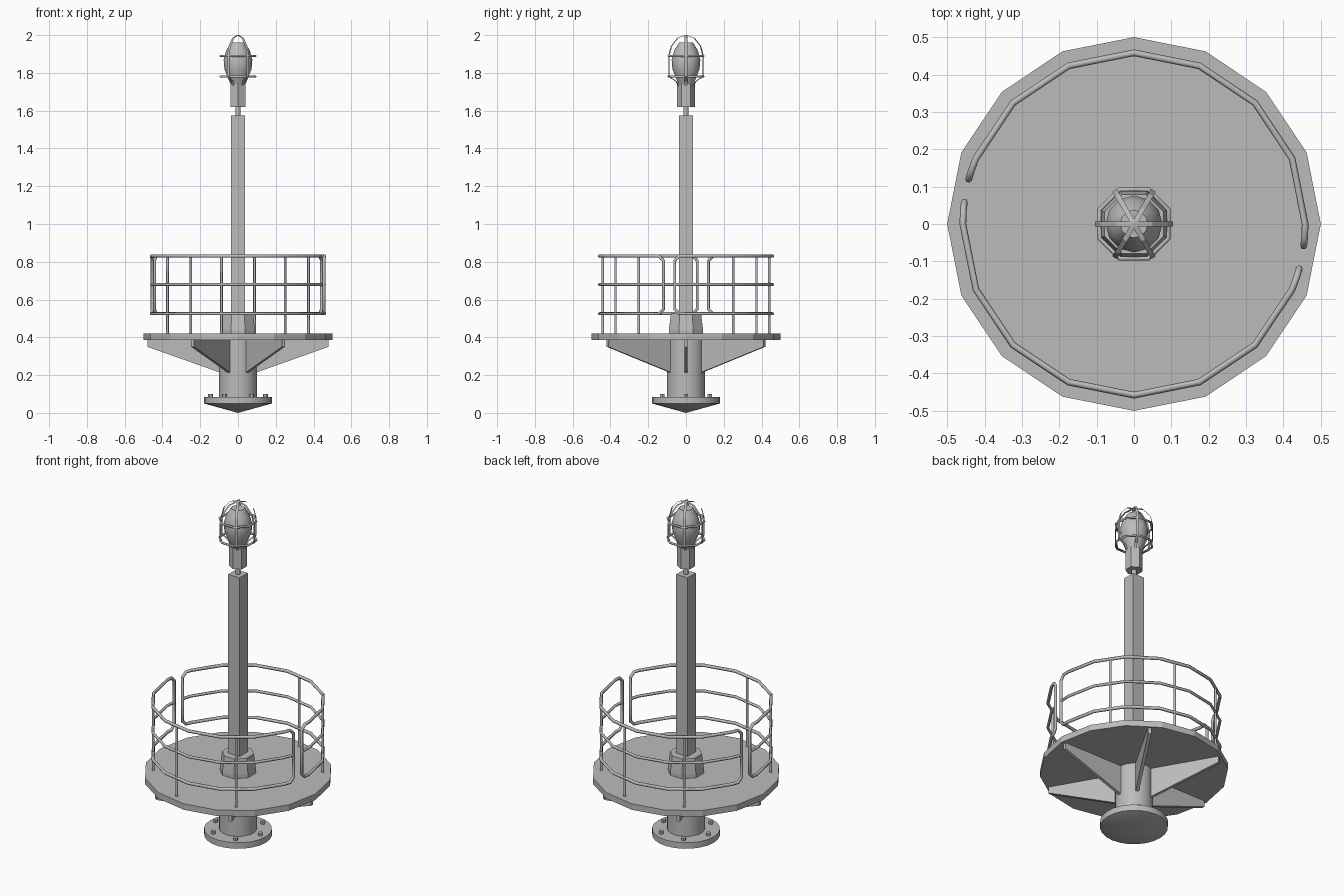
import bpy, bmesh, math
from math import sin, cos, radians, pi
from mathutils import Matrix

cube = bpy.data.objects.get("Cube")
if cube:
    bpy.data.objects.remove(cube, do_unlink=True)

grey = bpy.data.materials.new("plain grey")
grey.use_nodes = True
colour = (0.5, 0.5, 0.5, 1)
grey.diffuse_color = colour
grey.node_tree.nodes["Principled BSDF"].inputs["Base Color"].default_value = colour


def finish(name, bm, smooth=None):
    me = bpy.data.meshes.new(name)
    bmesh.ops.recalc_face_normals(bm, faces=bm.faces)
    bm.to_mesh(me)
    bm.free()
    ob = bpy.data.objects.new(name, me)
    bpy.context.collection.objects.link(ob)
    me.materials.append(grey)
    if smooth:
        bpy.ops.object.select_all(action="DESELECT")
        ob.select_set(True)
        bpy.context.view_layer.objects.active = ob
        bpy.ops.object.shade_smooth_by_angle(angle=radians(smooth))
    return ob


def lathe(name, profile, sides, turn=0, smooth=None):
    """Stack of rings from (radius, height) pairs, capped at both ends."""
    bm = bmesh.new()
    rings = []
    for r, z in profile:
        if r == 0:
            rings.append([bm.verts.new((0, 0, z))] * sides)
        else:
            rings.append([bm.verts.new((r * cos(turn + 2 * pi * i / sides),
                                        r * sin(turn + 2 * pi * i / sides), z))
                          for i in range(sides)])
    for a, b in zip(rings, rings[1:]):
        for i in range(sides):
            j = (i + 1) % sides
            bm.faces.new(list(dict.fromkeys((a[i], a[j], b[j], b[i]))))
    for ring in (rings[0], rings[-1]):
        if ring[0] != ring[1]:
            bm.faces.new(ring)
    return finish(name, bm, smooth)


def tube(name, points, radius, closed=False):
    cu = bpy.data.curves.new(name, "CURVE")
    cu.dimensions = "3D"
    cu.bevel_depth = radius
    cu.bevel_resolution = 1
    cu.use_fill_caps = True
    sp = cu.splines.new("POLY")
    sp.points.add(len(points) - 1)
    for p, co in zip(sp.points, points):
        p.co = (*co, 1)
    sp.use_cyclic_u = closed
    cu.materials.append(grey)
    ob = bpy.data.objects.new(name, cu)
    bpy.context.collection.objects.link(ob)


def polar(r, deg, z):
    return (r * cos(radians(deg)), r * sin(radians(deg)), z)


# Base flange with conical underside, and the column under the deck
lathe("base_flange", [(0, 0), (0.18, 0.05), (0.18, 0.085)], 24, smooth=35)
lathe("lower_column", [(0.1, 0.08), (0.1, 0.39)], 24, smooth=35)
for k in range(6):
    bolt = lathe(f"flange_bolt_{k}", [(0.013, 0.08), (0.013, 0.101)], 6)
    bolt.location = polar(0.145, 60 * k, 0)

# Round deck and the six brackets beneath it
lathe("deck", [(0.5, 0.385), (0.5, 0.42)], 16)
for k in range(6):
    bm = bmesh.new()
    outline = [(0.08, 0.39), (0.48, 0.39), (0.48, 0.35), (0.1, 0.215), (0.08, 0.215)]
    face = bm.faces.new([bm.verts.new((x, -0.009, z)) for x, z in outline])
    out = bmesh.ops.extrude_face_region(bm, geom=[face])
    bmesh.ops.translate(bm, vec=(0, 0.018, 0),
                        verts=[v for v in out["geom"] if isinstance(v, bmesh.types.BMVert)])
    bm.transform(Matrix.Rotation(radians(60 * k), 4, "Z"))
    finish(f"deck_bracket_{k}", bm)

# Collar, square mast and neck
lathe("mast_collar", [(0.098, 0.41), (0.098, 0.44), (0.086, 0.53)], 8, pi / 8)
lathe("mast", [(0.053, 0.41), (0.053, 1.575)], 4, pi / 4)
lathe("lamp_neck", [(0.014, 1.57), (0.014, 1.63)], 8, smooth=50)

# Lamp holder and glass
lathe("lamp_holder", [(0.047, 1.62), (0.047, 1.74)], 6, pi / 6)
lathe("lamp_globe", [(0.035, 1.73), (0.052, 1.77), (0.072, 1.82), (0.076, 1.87),
                     (0.062, 1.92), (0.037, 1.96)], 12, smooth=50)

# Lamp cage: two rings and six flat ribs meeting at the top
for k, z in enumerate((1.78, 1.89)):
    tube(f"cage_ring_{k}", [polar(0.1, 22.5 + 45 * i, z) for i in range(8)], 0.006, True)
rib = [(0, 2.0), (0.05, 1.985), (0.09, 1.94), (0.104, 1.89), (0.104, 1.78), (0.06, 1.755), (0.045, 1.73)]
for k in range(6):
    bm = bmesh.new()
    pairs = [[bm.verts.new((r, s * 0.007, z)) for s in (-1, 1)] for r, z in rib]
    for a, b in zip(pairs, pairs[1:]):
        bm.faces.new((a[0], a[1], b[1], b[0]))
    bm.transform(Matrix.Rotation(radians(60 * k), 4, "Z"))
    finish(f"cage_rib_{k}", bm)

# Two guard rail halves, each a rounded loop with a middle rail and three posts
RAIL, LOW, MID, HIGH = 0.458, 0.525, 0.68, 0.83
for side, turn in (("back", 0), ("front", 180)):
    corners = [turn + 22.5 * i for i in range(8)]
    start, end = turn - 7.5, turn + 165
    top = [polar(RAIL, a, HIGH) for a in [start + 3] + corners + [end - 3]]
    bottom = [polar(RAIL, a, LOW) for a in [start + 3] + corners + [end - 3]]
    loop = top + [polar(RAIL, end, HIGH - 0.025), polar(RAIL, end, LOW + 0.025)]
    loop += bottom[::-1] + [polar(RAIL, start, LOW + 0.025), polar(RAIL, start, HIGH - 0.025)]
    tube(f"{side}_rail_loop", loop, 0.009, True)
    tube(f"{side}_middle_rail", [polar(RAIL, a, MID) for a in [start] + corners + [end]], 0.008)
    for k in range(3):
        a = turn + 33.75 + 45 * k
        r = RAIL * cos(pi / 16)
        tube(f"{side}_rail_post_{k}", [polar(r, a, 0.415), polar(r, a, HIGH)], 0.007)
